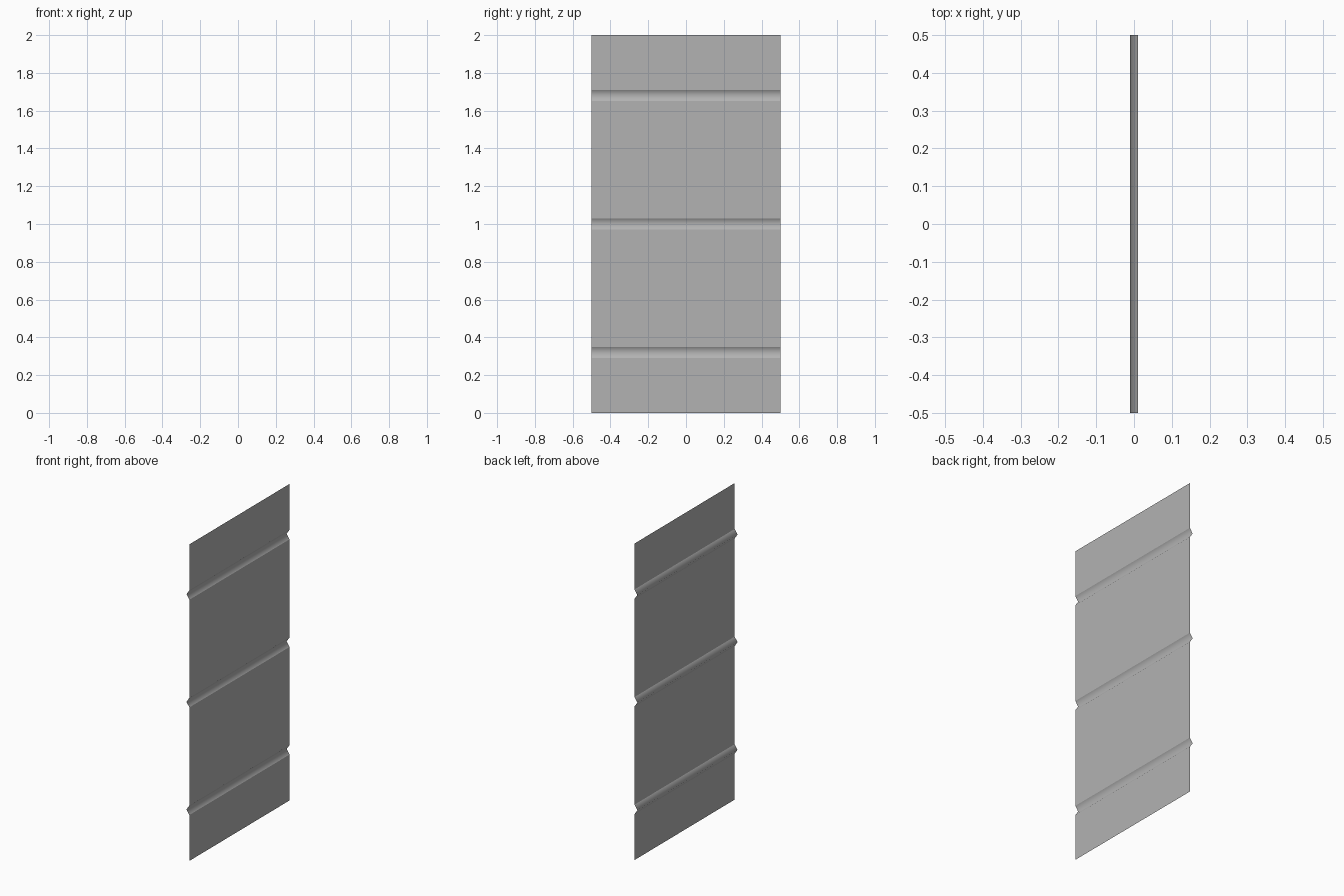
import bpy

if "Cube" in bpy.data.objects:
    bpy.data.objects.remove(bpy.data.objects["Cube"])

# Profile settings: a flat open sheet with V grooves pressed towards -x
FACE_X, TIP_X, HALF = 0.01, -0.01, 0.03

# Sheet outline in side profile; groove shoulders are remembered as creases
profile, shoulders = [(FACE_X, 0.0)], []
for z in (0.32, 1.0, 1.68):
    k = len(profile)
    profile += [(FACE_X, z - HALF), (TIP_X, z), (FACE_X, z + HALF)]
    shoulders += [k, k + 2]
profile.append((FACE_X, 2.0))

# Sweep the profile along y
n = len(profile)
verts = [(x, y, z) for y in (-0.5, 0.5) for x, z in profile]
faces = [(i, n + i, n + i + 1, i + 1) for i in range(n - 1)]
mesh = bpy.data.meshes.new("ribbed_panel")
mesh.from_pydata(verts, [], faces)
panel = bpy.data.objects.new("ribbed_panel", mesh)
bpy.context.collection.objects.link(panel)

# Smooth along the groove bottoms, crisp where they meet the flat sheet
mesh.shade_smooth()
for e in mesh.edges:
    a, b = sorted(e.vertices)
    if b - a == n and a in shoulders:
        e.use_edge_sharp = True

# Dark grey sheet
grey = bpy.data.materials.new("dark_grey")
grey.diffuse_color = (0.45, 0.45, 0.45, 1)
grey.use_nodes = True
grey.node_tree.nodes["Principled BSDF"].inputs["Base Color"].default_value = grey.diffuse_color
mesh.materials.append(grey)
